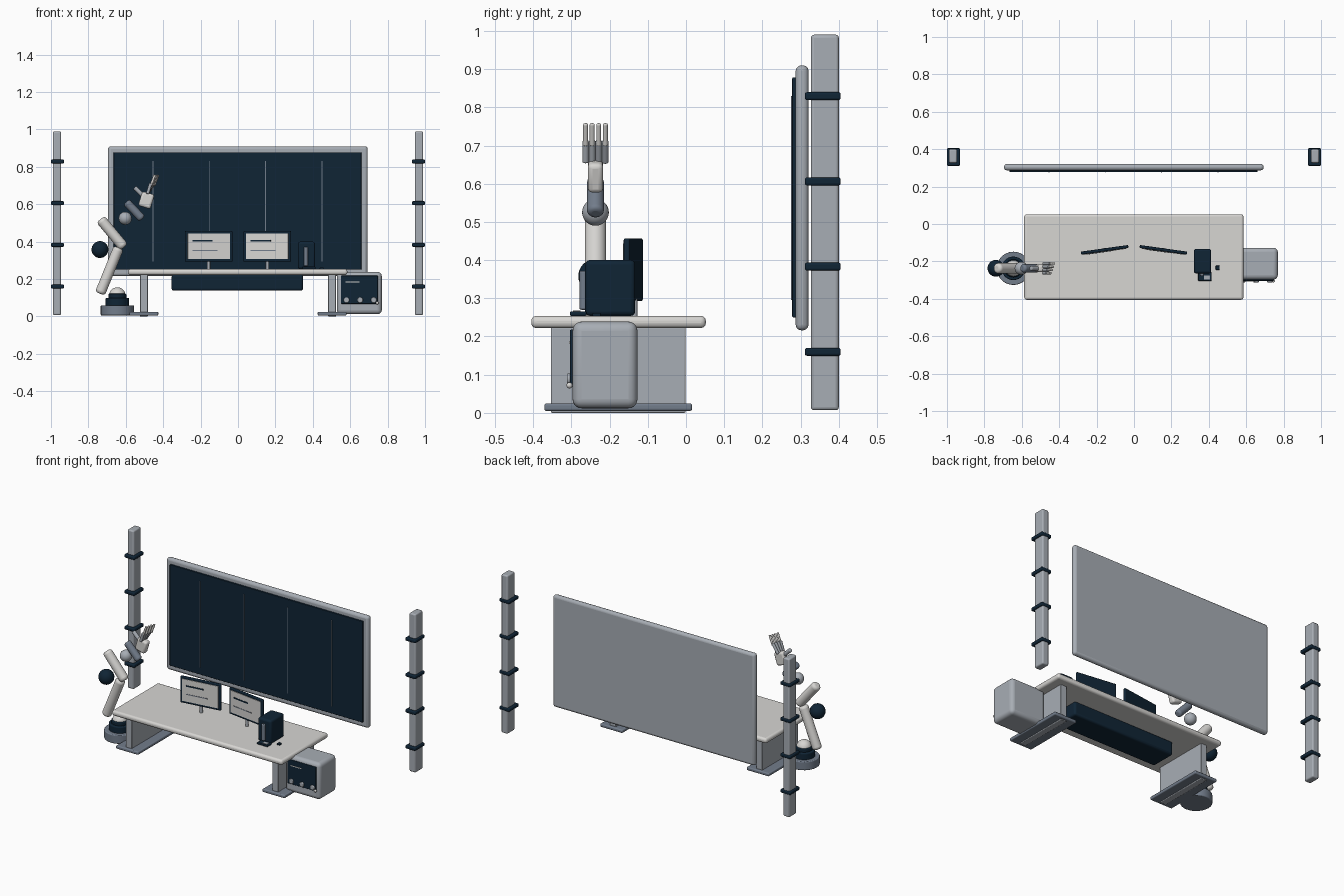
import bpy
import bmesh
import math
from mathutils import Vector, Matrix

if "Cube" in bpy.data.objects:
    bpy.data.objects.remove(bpy.data.objects["Cube"])


def material(name, rgb):
    m = bpy.data.materials.new(name)
    m.use_nodes = True
    m.diffuse_color = (*rgb, 1)
    m.node_tree.nodes["Principled BSDF"].inputs["Base Color"].default_value = (*rgb, 1)
    return m


WHITE = material("warm white", (0.68, 0.67, 0.65))
GREY = material("light grey", (0.39, 0.42, 0.46))
SLATE = material("slate grey", (0.17, 0.205, 0.26))
NAVY = material("dark navy", (0.005, 0.018, 0.036))


def finish(name, bm, mat, bevel=0, segments=3):
    mesh = bpy.data.meshes.new(name)
    bm.to_mesh(mesh)
    bm.free()
    mesh.materials.append(mat)
    ob = bpy.data.objects.new(name, mesh)
    bpy.context.collection.objects.link(ob)
    if bevel:
        mod = ob.modifiers.new("Bevel", "BEVEL")
        mod.width = bevel
        mod.segments = segments
        mod.limit_method = "ANGLE"
        mod.angle_limit = math.radians(50)
    bpy.ops.object.select_all(action="DESELECT")
    ob.select_set(True)
    bpy.context.view_layer.objects.active = ob
    bpy.ops.object.shade_smooth_by_angle(angle=math.radians(40))
    return ob


def box(name, x, y, z, mat, bevel=0, segments=3):
    """Box from three (low, high) spans."""
    bm = bmesh.new()
    spans = (x, y, z)
    centre = Vector([(a + b) / 2 for a, b in spans])
    size = Matrix.Diagonal([b - a for a, b in spans] + [1])
    bmesh.ops.create_cube(bm, size=1, matrix=Matrix.Translation(centre) @ size)
    return finish(name, bm, mat, bevel, segments)


def rod(name, a, b, r, mat, bevel=0):
    """Cylinder between two points, optionally with rounded ends."""
    a, b = Vector(a), Vector(b)
    bm = bmesh.new()
    turn = (b - a).to_track_quat("Z", "Y").to_matrix().to_4x4()
    bmesh.ops.create_cone(bm, cap_ends=True, segments=28, radius1=r, radius2=r,
                          depth=(b - a).length, matrix=Matrix.Translation((a + b) / 2) @ turn)
    return finish(name, bm, mat, bevel, 4)


def ball(name, centre, r, mat):
    bm = bmesh.new()
    bmesh.ops.create_uvsphere(bm, u_segments=28, v_segments=16, radius=r,
                              matrix=Matrix.Translation(centre))
    return finish(name, bm, mat)


def around(c, half):
    return (c - half, c + half)


# Desk
box("desk_top", (-0.587, 0.585), (-0.405, 0.052), (0.222, 0.254), WHITE, 0.013)
box("cable_tray", (-0.355, 0.348), (-0.25, -0.09), (0.138, 0.224), NAVY, 0.012)
for side, s in (("left", 1), ("right", -1)):
    box(f"{side}_leg", around(s * 0.503, 0.021), (-0.354, -0.001), (0, 0.225), GREY, 0.004)
    box(f"{side}_foot", around(s * 0.503, 0.077), (-0.371, 0.016), (0.005, 0.025), SLATE, 0.006)

# Pillars with bands
for side, s in (("left", 1), ("right", -1)):
    box(f"{side}_pillar", around(s * 0.968, 0.022), (0.327, 0.4), (0.007, 0.99), GREY, 0.008)
    for i, z in enumerate((0.16, 0.383, 0.606, 0.829)):
        box(f"{side}_pillar_band_{i + 1}", around(s * 0.965, 0.035), (0.311, 0.405),
            around(z, 0.0105), NAVY, 0.006)

# Wall display
box("display_frame", (-0.695, 0.693), (0.287, 0.321), (0.216, 0.91), GREY, 0.015)
box("display_panel", (-0.665, 0.66), (0.278, 0.29), (0.25, 0.878), NAVY, 0.003)
for i in range(4):
    box(f"display_divider_{i + 1}", around(-0.455 + i * 0.3013, 0.002),
        (0.2755, 0.279), (0.295, 0.83), SLATE)

# Desk monitors, each turned slightly toward the middle
for side, s in (("left", 1), ("right", -1)):
    parts = [
        box(f"{side}_monitor_case", (-0.128, 0.128), (-0.008, 0.008), (0.293, 0.457), NAVY, 0.005),
        box(f"{side}_monitor_screen", (-0.114, 0.114), (-0.011, -0.007), (0.307, 0.444), WHITE),
        box(f"{side}_monitor_title_bar", (-0.09, 0.02), (-0.0125, -0.01), (0.4, 0.409), NAVY),
        box(f"{side}_monitor_line", (-0.09, 0.045), (-0.0125, -0.01), (0.35, 0.355), SLATE),
        rod(f"{side}_monitor_stand", (0, 0.002, 0.252), (0, 0.002, 0.3), 0.009, GREY),
    ]
    for p in parts:
        p.location = (s * 0.157, -0.138, 0)
        p.rotation_euler.z = -s * math.radians(8)

# Desktop appliance
box("appliance_body", (0.32, 0.412), (-0.264, -0.133), (0.254, 0.4), NAVY, 0.012)
box("appliance_tray", (0.342, 0.415), (-0.304, -0.26), (0.254, 0.266), NAVY, 0.004)
rod("appliance_handle", (0.363, -0.268, 0.27), (0.363, -0.268, 0.372), 0.011, SLATE, 0.005)
box("tray_trim", (0.375, 0.405), (-0.296, -0.276), (0.265, 0.268), GREY)
box("small_tool", (0.437, 0.457), (-0.245, -0.223), (0.253, 0.262), NAVY, 0.002)

# Side cabinet with control panel
box("cabinet_body", (0.528, 0.769), (-0.297, -0.127), (0.012, 0.239), GREY, 0.024, 5)
box("cabinet_panel", (0.55, 0.748), (-0.304, -0.295), (0.068, 0.218), NAVY, 0.004)
box("cabinet_label_strip", (0.575, 0.65), (-0.3065, -0.303), (0.182, 0.187), WHITE)
for i in range(3):
    x = 0.58 + i * 0.073
    rod(f"cabinet_knob_{i + 1}", (x, -0.312, 0.088), (x, -0.3, 0.088), 0.015, GREY, 0.004)
ball("cabinet_catch", (0.745, -0.305, 0.072), 0.008, WHITE)

# Robot arm on its pedestal
AX, AY = -0.645, -0.237
rod("arm_base", (AX, AY, 0.006), (AX, AY, 0.06), 0.089, SLATE, 0.005)
rod("arm_turntable", (AX, AY, 0.055), (AX, AY, 0.1), 0.063, NAVY, 0.006)
rod("arm_collar", (AX, AY, 0.095), (AX, AY, 0.122), 0.048, NAVY, 0.006)
ball("shoulder_joint", (AX, AY, 0.112), 0.044, WHITE)
rod("lower_arm", (-0.738, AY, 0.122), (-0.638, AY, 0.368), 0.028, WHITE, 0.016)
ball("elbow_joint", (-0.738, AY, 0.358), 0.045, NAVY)
rod("upper_arm", (-0.735, AY, 0.52), (-0.61, AY, 0.37), 0.028, WHITE, 0.016)
ball("forearm_joint", (-0.603, AY, 0.525), 0.035, GREY)
rod("forearm", (-0.597, AY, 0.612), (-0.512, AY, 0.522), 0.022, SLATE, 0.012)

# Hand: palm, thumb and four jointed fingers
palm = box("palm", (-0.034, 0.034), (-0.02, 0.02), (-0.04, 0.04), WHITE, 0.012)
palm.location = (-0.49, AY, 0.622)
palm.rotation_euler.y = math.radians(17)
rod("thumb", (-0.553, AY, 0.69), (-0.51, AY, 0.648), 0.012, GREY, 0.005)
for i in range(4):
    y = AY + (i - 1.5) * 0.0172
    spread = (i - 1.5) * 0.006
    rod(f"finger_{i + 1}_base", (-0.484, y, 0.655), (-0.457 + spread, y, 0.713), 0.0085, GREY, 0.004)
    rod(f"finger_{i + 1}_tip", (-0.457 + spread, y, 0.7), (-0.436 + spread, y, 0.757), 0.0065,
        WHITE, 0.003)
